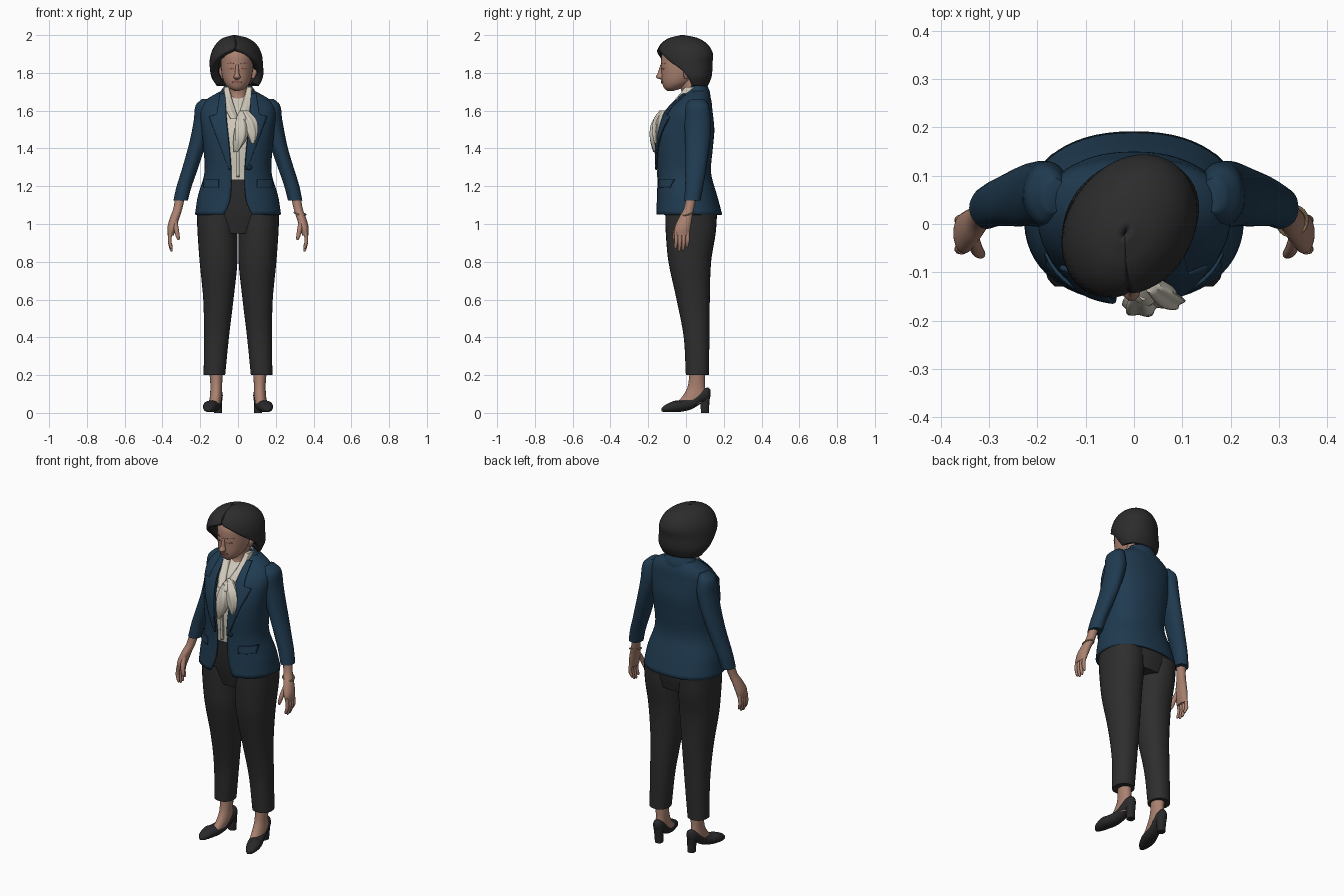
import bpy, bmesh, math
from mathutils import Vector

if "Cube" in bpy.data.objects:
    bpy.data.objects.remove(bpy.data.objects["Cube"])


def material(name, r, g, b):
    mat = bpy.data.materials.new(name)
    mat.use_nodes = True
    mat.diffuse_color = (r, g, b, 1)
    bsdf = mat.node_tree.nodes["Principled BSDF"]
    bsdf.inputs["Base Color"].default_value = (r, g, b, 1)
    bsdf.inputs["Roughness"].default_value = 0.8
    return mat


NAVY = material("navy cloth", .014, .043, .08)
NAVY_DARK = material("dark navy trim", .008, .022, .042)
CHARCOAL = material("charcoal cloth", .027, .027, .028)
HAIR = material("dark hair", .026, .025, .025)
SHOE = material("shoe leather", .022, .022, .024)
SKIN = material("skin", .4, .22, .16)
LIPS = material("lips", .3, .12, .1)
CREAM = material("cream silk", .62, .58, .49)
GOLD = material("bracelet metal", .4, .28, .15)


def at(keys, t):
    """Smooth interpolation of key rows by their first value."""
    n = len(keys)
    t = min(max(t, keys[0][0]), keys[-1][0])
    i = max(k for k in range(n - 1) if keys[k][0] <= t)
    a, b = keys[i], keys[i + 1]
    h = b[0] - a[0]
    u = (t - a[0]) / h
    out = []
    for c in range(1, len(a)):
        def slope(k):
            lo, hi = keys[max(k - 1, 0)], keys[min(k + 1, n - 1)]
            return (hi[c] - lo[c]) / (hi[0] - lo[0]) * h
        v, w, p, q = a[c], b[c], slope(i), slope(i + 1)
        out.append(v + u * (p + u * (3 * (w - v) - 2 * p - q + u * (2 * (v - w) + p + q))))
    return out


def finish(name, bm, mat, solid=0.0, offset=-1, angle=50):
    mesh = bpy.data.meshes.new(name)
    bm.to_mesh(mesh)
    bm.free()
    obj = bpy.data.objects.new(name, mesh)
    bpy.context.collection.objects.link(obj)
    mesh.materials.append(mat)
    if solid:
        mod = obj.modifiers.new("thickness", 'SOLIDIFY')
        mod.thickness, mod.offset = solid, offset
    bpy.ops.object.select_all(action='DESELECT')
    obj.select_set(True)
    bpy.context.view_layer.objects.active = obj
    bpy.ops.object.shade_smooth_by_angle(angle=math.radians(angle))
    return obj


def spow(v, p):
    return math.copysign(abs(v) ** p, v)


def loft(name, keys, mat, s=1, power=1, gap=None, solid=0.0, along_y=False,
         wave=0.0, skew=0.0, sides=32, sub=5):
    """Skin oval rings (position, centre, centre, radius, radius); gap opens the front."""
    keys = sorted(keys)
    ts = [a[0] + (b[0] - a[0]) * k / sub for a, b in zip(keys, keys[1:]) for k in range(sub)]
    ts.append(keys[-1][0])
    bm = bmesh.new()
    rings = []
    for t in ts:
        cx, cy, rx, ry = at(keys, t)
        lo, hi = gap(t) if gap else (0, 0)
        span = 2 * math.pi - lo - hi
        ring = []
        for j in range(sides + (1 if gap else 0)):
            a = hi + span * j / sides
            f = 1 + wave * math.sin(5 * a + 25 * t)
            x = s * cx + max(rx, .001) * f * spow(math.sin(a), power)
            y = cy - max(ry, .001) * f * spow(math.cos(a), power)
            ring.append(bm.verts.new((x, t, y) if along_y else (x + skew * y, y, t)))
        rings.append(ring)
    for r, q in zip(rings, rings[1:]):
        for j in range(sides):
            k = (j + 1) % len(r)
            bm.faces.new((r[j], r[k], q[k], q[j]))
    if not gap:
        bm.faces.new(rings[0][::-1])
        bm.faces.new(rings[-1])
        bmesh.ops.recalc_face_normals(bm, faces=bm.faces)
    return finish(name, bm, mat, solid)


def front(keys, power, x, z):
    """Depth of a lofted body's front at x, z."""
    cx, cy, rx, ry = at(keys, z)
    e = 2 / power
    return cy - ry * max(0, 1 - min(1, abs(x - cx) / rx) ** e) ** (1 / e)


def sheet(name, keys, power, z0, z1, edges, mat, solid=.006, rows=16, cols=8):
    """Thin plate that hugs a lofted front between two x edges."""
    bm = bmesh.new()
    grid = []
    for r in range(rows + 1):
        z = z0 + (z1 - z0) * r / rows
        lo, hi = sorted(edges(z))
        xs = [lo + (hi - lo) * c / cols for c in range(cols + 1)]
        grid.append([bm.verts.new((x, front(keys, power, x, z) - .001, z)) for x in xs])
    for p, q in zip(grid, grid[1:]):
        for c in range(cols):
            bm.faces.new((p[c], p[c + 1], q[c + 1], q[c]))
    return finish(name, bm, mat, solid, 1)


# Jacket shell, open down the front
TORSO = [(1.05, 0, .015, .228, .177), (1.15, 0, .005, .212, .16), (1.27, 0, -.01, .178, .143),
         (1.4, 0, -.008, .183, .15), (1.5, 0, .002, .193, .148), (1.6, 0, .02, .198, .12),
         (1.66, 0, .045, .165, .088), (1.71, 0, .06, .08, .055)]
OPENING = [(1.05, .075), (1.12, .045), (1.25, .035), (1.4, .045), (1.55, .06), (1.65, .065), (1.71, .06)]
BOXY = .88


def jacket_gap(z):
    a = math.asin((at(OPENING, z)[0] / at(TORSO, z)[2]) ** (1 / BOXY))
    return a, a


loft("jacket", TORSO, NAVY, power=BOXY, gap=jacket_gap, solid=.012, sides=56)
loft("jacket_collar", [(1.665, 0, .05, .118, .08), (1.7, 0, .056, .094, .07), (1.735, 0, .06, .07, .052)],
     NAVY, gap=lambda z: (.95, .95), solid=.012)

# Blouse under the jacket
loft("blouse", [(z, cx, cy, rx - .014, ry - .012) for z, cx, cy, rx, ry in TORSO[2:]], CREAM, power=BOXY)
loft("blouse_hem", [(1.235, 0, -.008, .165, .133), (1.28, 0, -.01, .164, .131)], CREAM, power=BOXY)

# Trouser seat and waist
loft("trouser_hips", [(.95, 0, .03, .19, .115), (1.05, 0, .027, .218, .138),
                      (1.15, 0, .01, .198, .137), (1.25, 0, -.006, .16, .13)], CHARCOAL)
sheet("placket", TORSO, BOXY, 1.25, 1.5, lambda z: (-.008, .008), CREAM, solid=-.012)


def lapel_edge(z):
    """Straight outer edge, a notch, then the collar leaf."""
    if z < 1.57:
        return .045 + (z - 1.29) * .38
    return .112 - (z - 1.57) * .15


for side, s in (("left", 1), ("right", -1)):
    # Lapels, pockets and sleeves
    sheet(side + "_lapel", TORSO, BOXY, 1.29, 1.685,
          lambda z: (s * at(OPENING, z)[0], s * lapel_edge(z)), NAVY, .009, rows=40)
    sheet(side + "_lapel_edge", TORSO, BOXY, 1.29, 1.57,
          lambda z: (s * lapel_edge(z), s * (lapel_edge(z) + .004)), NAVY_DARK, .004)
    sheet(side + "_pocket_flap", TORSO, BOXY, 1.195, 1.235, lambda z: (s * .1, s * .178), NAVY, .008)
    sheet(side + "_pocket_seam", TORSO, BOXY, 1.19, 1.195, lambda z: (s * .1, s * .178), NAVY_DARK, .004)
    loft(side + "_sleeve", [(1.662, .165, .06, .025, .035), (1.63, .18, .06, .043, .06),
                            (1.55, .184, .062, .05, .069), (1.42, .215, .06, .045, .065),
                            (1.3, .252, .052, .042, .056), (1.2, .285, .043, .04, .048),
                            (1.125, .303, .034, .038, .044)], NAVY, s, wave=.012)

    # Forearm, palm, fingers and thumb
    loft(side + "_hand", [(1.15, .305, .03, .026, .028), (1.08, .319, .015, .024, .027),
                          (1.03, .336, -.004, .025, .036), (.98, .35, -.018, .024, .042),
                          (.94, .356, -.022, .016, .038)], SKIN, s, sides=20)
    for i in range(4):
        y, drop = -.052 + .02 * i, (.012, 0, .004, .02)[i]
        loft(f"{side}_finger_{i + 1}", [(.855 + drop, .352, y - .004, .004, .004),
                                        (.865 + drop, .354, y - .003, .008, .008),
                                        (.91, .362, y, .01, .0105), (.96, .356, y, .01, .011)],
             SKIN, s, sides=10, sub=3)
    loft(side + "_thumb", [(.915, .315, -.062, .005, .005), (.93, .318, -.062, .01, .01),
                           (.975, .327, -.05, .013, .014), (1.03, .335, -.02, .012, .014)],
         SKIN, s, sides=12)

    # Trouser leg, ankle and court shoe
    loft(side + "_trouser_leg", [(.2, .125, .06, .057, .061), (.4, .114, .056, .066, .068),
                                 (.6, .104, .038, .08, .088), (.8, .103, .02, .1, .113),
                                 (.95, .108, .025, .106, .132), (1.05, .11, .027, .108, .137)],
         CHARCOAL, s, power=.92)
    loft(side + "_foot", [(.05, .122, .015, .03, .07), (.09, .117, .045, .032, .062),
                          (.14, .115, .055, .031, .046), (.23, .117, .06, .036, .04)], SKIN, s)
    loft(side + "_shoe", [(-.13, .156, .016, .008, .008), (-.11, .154, .023, .026, .019),
                          (-.06, .145, .034, .04, .03), (-.02, .134, .036, .04, .029),
                          (.03, .122, .05, .034, .03), (.08, .114, .085, .033, .036),
                          (.115, .11, .1, .026, .034), (.13, .109, .105, .01, .018)],
         SHOE, s, along_y=True, power=.9)
    loft(side + "_heel", [(0, .107, .1, .021, .021), (.04, .108, .1, .023, .023), (.09, .11, .1, .026, .027)],
         SHOE, s, power=.8)

    # Neck band of the scarf
    loft(side + "_scarf_band", [(1.725, .06, .03, .016, .035), (1.66, .051, -.025, .022, .032),
                                (1.6, .036, -.085, .024, .026), (1.555, .018, -.13, .02, .02)],
         CREAM, s, wave=.08)

# Scarf knot and falling tails
loft("scarf_knot", [(1.53, .025, -.145, .015, .014), (1.56, .025, -.142, .032, .026),
                    (1.6, .025, -.115, .016, .018)], CREAM, wave=.06)
loft("scarf_tail_long", [(1.58, .02, -.135, .02, .02), (1.52, .02, -.158, .036, .027),
                         (1.45, .01, -.17, .032, .021), (1.38, -.012, -.165, .01, .008)], CREAM, wave=.14)
loft("scarf_tail_short", [(1.6, .035, -.125, .02, .015), (1.55, .06, -.15, .034, .02),
                          (1.48, .075, -.162, .026, .015), (1.425, .078, -.16, .008, .008)],
     CREAM, wave=.16)

# Jacket button and bracelet
bm = bmesh.new()
bmesh.ops.create_uvsphere(bm, u_segments=16, v_segments=8, radius=.014)
for v in bm.verts:
    v.co = Vector((v.co.x, v.co.y * .5, v.co.z)) + Vector((.06, front(TORSO, BOXY, .06, 1.3) - .009, 1.3))
finish("jacket_button", bm, NAVY_DARK)
bpy.ops.mesh.primitive_torus_add(location=(.328, .006, 1.055), rotation=(.2, .2, 0), major_radius=.031,
                                 minor_radius=.004, major_segments=24, minor_segments=8)
bracelet = bpy.context.object
bracelet.name = "bracelet"
bracelet.data.materials.append(GOLD)

# Neck, head and face
HEAD = [(1.705, -.005, -.082, .016, .018), (1.72, -.005, -.068, .044, .048), (1.75, -.005, -.045, .068, .082),
        (1.8, -.005, -.03, .082, .1), (1.85, -.005, -.025, .085, .107), (1.9, -.005, -.02, .083, .106),
        (1.95, -.005, -.01, .06, .08)]
loft("neck", [(1.6, 0, .0, .06, .07), (1.68, 0, .035, .056, .058), (1.78, 0, .01, .055, .06)], SKIN)
loft("head", HEAD, SKIN)
loft("nose", [(1.765, -.005, -.125, .01, .01), (1.776, -.005, -.138, .018, .021),
              (1.8, -.005, -.132, .011, .017), (1.845, -.005, -.125, .008, .01)], SKIN, sides=16)


def almond(x, z, w, h):
    def edges(t):
        k = w * math.sqrt(max(.02, 1 - ((t - z) / h) ** 2))
        return x - k, x + k
    return z - h, z + h, edges


sheet("lips", HEAD, 1, *almond(-.005, 1.752, .025, .007), LIPS, .004)
for side, s in (("left", 1), ("right", -1)):
    sheet(side + "_eye", HEAD, 1, *almond(s * .034 - .005, 1.822, .014, .003), LIPS, .002)
    sheet(side + "_brow", HEAD, 1, *almond(s * .036 - .005, 1.85, .02, .003), LIPS, .002)
    loft(side + "_ear", [(1.77, .08, .0, .008, .01), (1.8, .088, .004, .012, .018),
                         (1.83, .09, .006, .008, .012)], SKIN, s, sides=16)

# Bobbed hair with a side parting
PART = [(1.73, 70, 88), (1.8, 62, 82), (1.85, 47, 64), (1.9, 20, 38), (1.935, -12, 13), (2, -12, 12)]


def hair_gap(z):
    return [math.radians(v) for v in at(PART, z)]


loft("hair", [(1.73, -.008, .035, .11, .08), (1.78, -.008, .018, .135, .118), (1.85, -.008, -.006, .138, .146),
              (1.9, -.008, -.007, .131, .15), (1.95, -.008, -.01, .106, .126), (1.985, -.012, -.014, .063, .075),
              (2, -.015, -.018, .008, .01)], HAIR, gap=hair_gap, solid=.04, skew=.2, sides=48)
